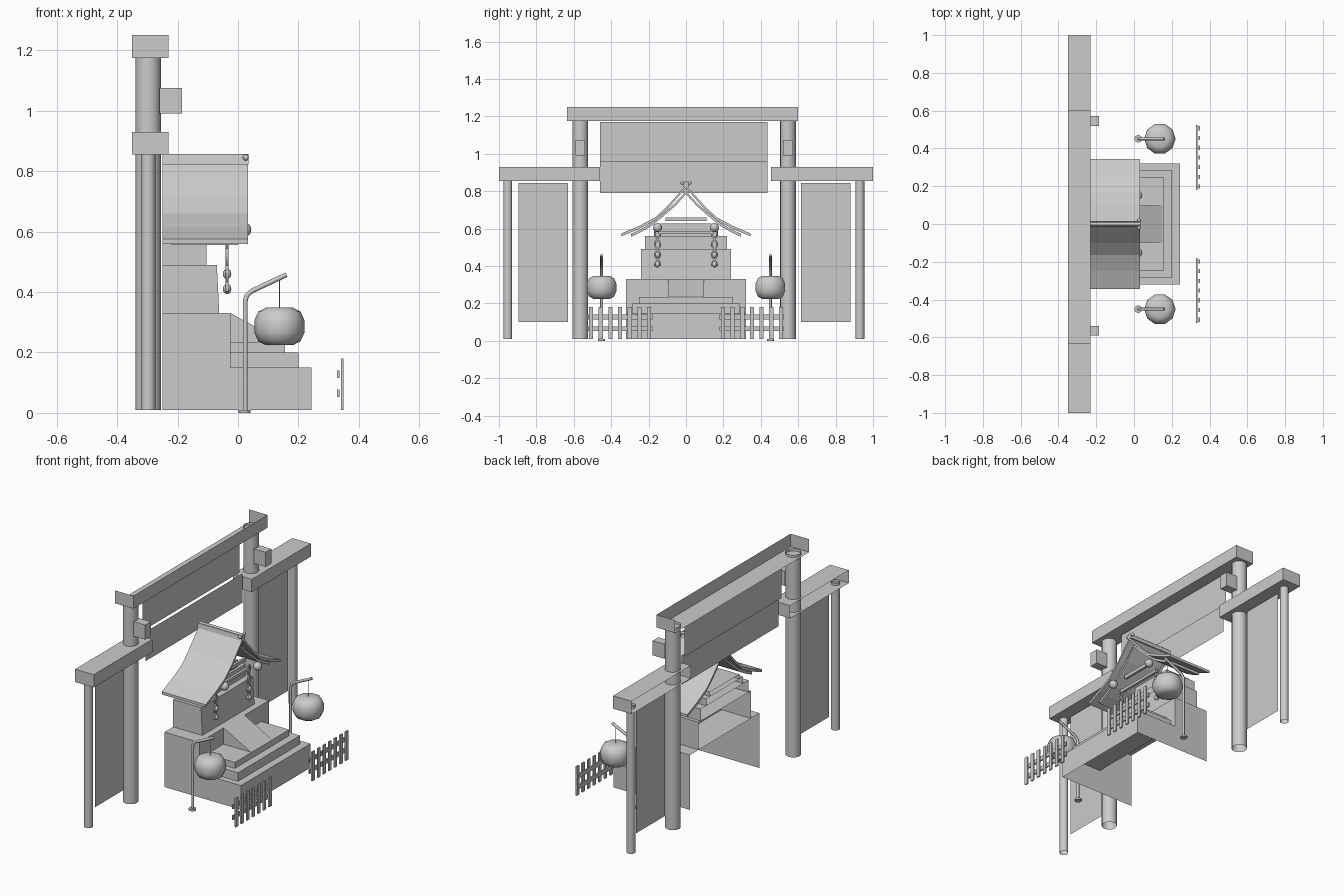
import bpy, bmesh, math
from mathutils import Vector

if "Cube" in bpy.data.objects:
    bpy.data.objects.remove(bpy.data.objects["Cube"])

def finish(name, bm, smooth=False):
    bm.normal_update()
    me = bpy.data.meshes.new(name)
    bm.to_mesh(me)
    bm.free()
    ob = bpy.data.objects.new(name, me)
    bpy.context.collection.objects.link(ob)
    if smooth:
        bpy.ops.object.select_all(action='DESELECT')
        bpy.context.view_layer.objects.active = ob
        ob.select_set(True)
        bpy.ops.object.shade_smooth_by_angle(angle=math.radians(50))
    return ob

def box(name, x, y, z, omit=()):
    """Box from ranges; omit lists open sides such as '-x' or '+z'."""
    bm = bmesh.new()
    bmesh.ops.create_cube(bm, size=2)
    for v in bm.verts:
        v.co = Vector([(r[0] + r[1]) / 2 + c * (r[1] - r[0]) / 2 for c, r in zip(v.co, (x, y, z))])
    bm.normal_update()
    dirs = {s + a: Vector([(1 if s == '+' else -1) * (a == b) for b in 'xyz']) for s in '+-' for a in 'xyz'}
    dead = [f for f in bm.faces if any(f.normal.dot(dirs[o]) > .9 for o in omit)]
    bmesh.ops.delete(bm, geom=dead, context='FACES')
    return finish(name, bm)

def lathe(name, profile, center, n, smooth=True):
    """Revolve (radius, height) points; radius 0 ends close the shape."""
    bm = bmesh.new()
    vs = [bm.verts.new((r, 0, z)) for r, z in profile]
    es = [bm.edges.new(p) for p in zip(vs, vs[1:])]
    bmesh.ops.spin(bm, geom=vs + es, axis=(0, 0, 1), cent=(0, 0, 0), angle=2 * math.pi, steps=n)
    bmesh.ops.remove_doubles(bm, verts=bm.verts, dist=1e-5)
    bmesh.ops.recalc_face_normals(bm, faces=bm.faces)
    bmesh.ops.translate(bm, verts=bm.verts, vec=center)
    return finish(name, bm, smooth)

def prism(name, pts, x):
    """Extrude a closed (y, z) outline along x."""
    bm = bmesh.new()
    f = bm.faces.new([bm.verts.new((x[0], *p)) for p in pts])
    ext = bmesh.ops.extrude_face_region(bm, geom=[f])['geom']
    bmesh.ops.translate(bm, verts=[v for v in ext if isinstance(v, bmesh.types.BMVert)], vec=(x[1] - x[0], 0, 0))
    bmesh.ops.recalc_face_normals(bm, faces=bm.faces)
    return finish(name, bm)

def polygon(name, pts):
    bm = bmesh.new()
    bm.faces.new([bm.verts.new(p) for p in pts])
    return finish(name, bm)

def panel(name, x, y, z):
    return polygon(name, [(x, y[0], z[0]), (x, y[1], z[0]), (x, y[1], z[1]), (x, y[0], z[1])])

def tube(name, pts, r, sides=2):
    cu = bpy.data.curves.new(name, 'CURVE')
    cu.dimensions, cu.bevel_depth, cu.bevel_resolution, cu.use_fill_caps = '3D', r, sides, True
    sp = cu.splines.new('POLY')
    sp.points.add(len(pts) - 1)
    for p, co in zip(sp.points, pts):
        p.co = (*co, 1)
    ob = bpy.data.objects.new(name, cu)
    bpy.context.collection.objects.link(ob)
    return ob

# Gate: posts, beams, hanging panels
BX, PX = (-.35, -.23), -.297
box("top_beam", BX, (-.635, .60), (1.175, 1.25), ('-x', '+z'))
for y in (-.565, .545):
    lathe("main_post", [(.042, .01), (.042, 1.19)], (PX, y, 0), 16)
    box("post_bracket", (-.26, -.185), (y - .026, y + .026), (.99, 1.075), ('-x',))
for y in (-.953, .93):
    lathe("outer_post", [(.024, .01), (.024, .87)], (PX, y, 0), 12)
for y in ((-1, -.46), (.455, 1)):
    box("side_beam", BX, y, (.855, .93), ('-x',))
for y in ((-.895, -.63), (.615, .88)):
    panel("side_banner", -.295, y, (.10, .845))
panel("upper_banner", -.295, (-.46, .435), (.96, 1.17))
panel("lower_banner", -.275, (-.46, .435), (.79, .96))

# Stepped base, open behind and below
OPEN = ('-x', '-z')
box("plinth", (-.25, -.025), (-.32, .32), (.15, .33), OPEN)
box("base", (-.25, .243), (-.32, .32), (.01, .15), OPEN + ('+z',))
panel_top = [(-.025, -.32, .15), (.243, -.32, .15), (.243, .32, .15), (-.025, .32, .15)]
polygon("base_top", panel_top)
box("lower_step", (-.025, .20), (-.285, .285), (.15, .20), OPEN)
box("upper_step", (-.025, .155), (-.25, .25), (.20, .235), OPEN)
polygon("ramp", [(-.025, -.097, .33), (.15, -.097, .235), (.15, .097, .235), (-.025, .097, .33)])
for y in (-.097, .097):
    polygon("ramp_side", [(-.025, y, .33), (-.025, y, .235), (.15, y, .235)])

# Shrine body: stacked blocks, leaning front on the lowest
body = box("shrine_body", (-.25, -.07), (-.24, .24), (.33, .49), OPEN)
for v in body.data.vertices:
    if v.co.x > -.1 and v.co.z < .4:
        v.co.x = -.062
box("shrine_shoulder", (-.25, -.105), (-.22, .22), (.49, .56), OPEN)
box("shrine_head", (-.25, -.12), (-.17, .17), (.56, .60), OPEN)
box("gable_beam", (-.25, -.12), (-.135, .135), (.60, .627), ('-x',))
box("gable_tie", (-.04, -.025), (-.11, .11), (.64, .66))
box("door_lintel", (-.045, -.03), (-.15, .15), (.572, .588))

# Curved roof in two layers with ridge
def slab(curve, t, s):
    return [(s * y, z) for y, z in curve] + [(s * y, z - t) for y, z in reversed(curve)]
roof = [(0, .832), (.045, .782), (.10, .72), (.165, .66), (.25, .615), (.345, .575)]
under = [(0, .80), (.06, .735), (.12, .683), (.18, .633), (.24, .598), (.295, .572)]
for s in (-1, 1):
    prism("roof_half", slab(roof, .016, s), (-.25, .033))
    prism("roof_under_layer", slab(under, .016, s), (-.22, .0))
prism("ridge_cap", [(-.016, .822), (.016, .822), (.012, .848), (-.012, .848)], (-.25, .034))
tube("ridge_pole", [(-.25, 0, .848), (.034, 0, .848)], .008)

def ball(r, k=1):
    return [(r * math.sin(a * math.pi / 8), -k * r * math.cos(a * math.pi / 8)) for a in range(9)]
for s in (-1, 1):
    lathe("ridge_knob", ball(.01), (.026, s * .02, .845), 8)
    # Bells, braided hangings at the entrance
    lathe("bell", ball(.024), (.02, s * .152, .606), 12)
    for side in (-1, 1):
        yc = s * .152
        tube("braid", [(-.036, yc + side * .015 * math.sin(i * .75), .60 - i * .0133) for i in range(16)], .005, 1)
    for z in (.41, .46):
        lathe("tassel", ball(.014, 1.2), (-.036, s * .152, z), 8)

    # Lantern on a bent pole
    y = s * .451
    prof = [(0, -.062), (.045, -.062), (.07, -.049), (.083, -.02), (.083, .02), (.07, .049), (.045, .062), (0, .062)]
    lathe("lantern", prof, (.137, y, .286), 10)
    lathe("pole_foot", [(0, 0), (.02, 0), (.02, .01), (0, .01)], (.022, y, 0), 10)
    tube("lantern_pole", [(.024, y, .005), (.024, y, .37), (.029, y, .388), (.045, y, .403), (.16, y, .457)], .008)
    tube("lantern_cord", [(.137, y, .345), (.137, y, .448)], .0015, 0)

    # Picket fence
    y0, y1 = sorted((s * .18, s * .525))
    for i in range(7):
        c = y0 + .018 + i * (y1 - y0 - .036) / 6
        box("fence_picket", (.341, .349), (c - .011, c + .011), (.01, .18))
    for z in (.052, .115):
        box("fence_rail", (.328, .336), (y0, y1), (z, z + .025))
